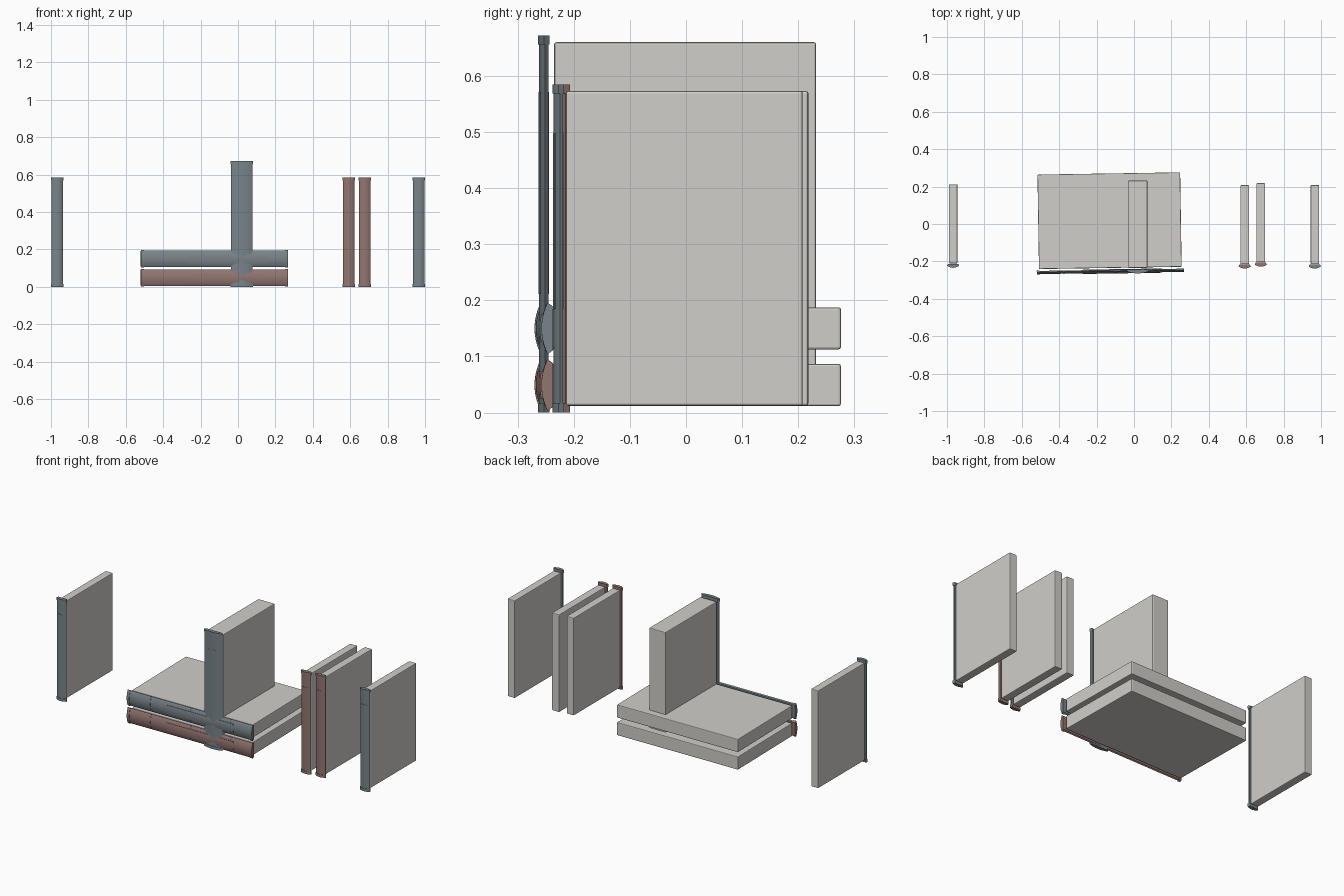
import bpy, bmesh, math
from mathutils import Matrix

cube = bpy.data.objects.get("Cube")
if cube:
    bpy.data.objects.remove(cube, do_unlink=True)


def material(name, rgb):
    m = bpy.data.materials.new(name)
    m.use_nodes = True
    m.diffuse_color = (*rgb, 1)
    m.node_tree.nodes["Principled BSDF"].inputs["Base Color"].default_value = (*rgb, 1)
    return m


PAPER = material("warm white paper", (0.63, 0.62, 0.59))
GREY = material("blue grey cover", (0.19, 0.23, 0.25))
RED = material("dusty red cover", (0.29, 0.18, 0.165))


def finish(name, bm, mat, matrix, smooth):
    bmesh.ops.recalc_face_normals(bm, faces=bm.faces)
    mesh = bpy.data.meshes.new(name)
    bm.to_mesh(mesh)
    bm.free()
    mesh.materials.append(mat)
    ob = bpy.data.objects.new(name, mesh)
    bpy.context.collection.objects.link(ob)
    ob.matrix_world = matrix
    if smooth:
        bpy.ops.object.select_all(action='DESELECT')
        ob.select_set(True)
        bpy.context.view_layer.objects.active = ob
        bpy.ops.object.shade_smooth_by_angle(angle=math.radians(35))
    return ob


def extrude_profile(bm, profile, z0, z1):
    low = [bm.verts.new((x, y, z0)) for x, y in profile]
    high = [bm.verts.new((x, y, z1)) for x, y in profile]
    bm.faces.new(low)
    bm.faces.new(high)
    for i in range(len(profile)):
        j = (i + 1) % len(profile)
        bm.faces.new((low[i], low[j], high[j], high[i]))


def spine_profile(width, part=1.0, lift=0.0):
    """Rounded front with a flat, slightly narrower back."""
    half = width / 2
    steps = [part * (i / 8 - 1) for i in range(17)]
    front = [((half + lift) * s, -0.006 - lift - 0.011 * (1 - s * s)) for s in steps]
    return front + [(0.88 * part * half, lift), (-0.88 * part * half, lift)]


def book(name, cover, matrix, width, length, page_width, depth, gap, label_lift, bands=()):
    # Block of pages
    bm = bmesh.new()
    bmesh.ops.create_cube(bm, size=1)
    bmesh.ops.scale(bm, verts=bm.verts, vec=(page_width, depth, length - 0.024))
    bmesh.ops.translate(bm, verts=bm.verts, vec=(0, gap + depth / 2, length / 2))
    pages = finish(name + "_pages", bm, PAPER, matrix, False)
    bevel = pages.modifiers.new("soft edges", 'BEVEL')
    bevel.width = 0.004
    bevel.segments = 2

    # Curved spine with thicker ends and raised bands
    bm = bmesh.new()
    extrude_profile(bm, spine_profile(width - 0.004), 0.002, length - 0.002)
    for z in (0, length - 0.016):
        extrude_profile(bm, spine_profile(width - 0.004, 1, 0.002), z, z + 0.016)
    for f in bands:
        extrude_profile(bm, spine_profile(width - 0.004, 0.97, 0.001), f * length, f * length + 0.006)
    finish(name + "_spine", bm, cover, matrix, True)

    # Blank title plate on the spine
    bm = bmesh.new()
    extrude_profile(bm, spine_profile(width, 0.5, label_lift), 0.315 * length, 0.85 * length)
    finish(name + "_title_plate", bm, cover, matrix, True)


# Four thin standing books
for name, x, y, cover in (("left_end_book", 0.967, -0.219, GREY),
                          ("inner_red_book", 0.592, -0.219, RED),
                          ("outer_red_book", 0.678, -0.209, RED),
                          ("right_end_book", -0.967, -0.215, GREY)):
    book(name, cover, Matrix.Translation((x, y, 0)), 0.066, 0.585, 0.046, 0.422, 0.005, 0.001)

# Thick standing book
book("tall_book", GREY, Matrix.Translation((0.02, -0.245, 0)),
     0.12, 0.672, 0.104, 0.467, 0.010, 0.001)

# Two lying books, turned slightly
lying = Matrix.Rotation(math.radians(0.9), 4, 'Z') @ Matrix.Rotation(math.radians(90), 4, 'Y')
for name, z, cover in (("lower_lying_book", 0.049, RED), ("upper_lying_book", 0.150, GREY)):
    book(name, cover, Matrix.Translation((-0.52, -0.251, z)) @ lying,
         0.092, 0.787, 0.075, 0.505, 0.010, 0.003, (0.18, 0.5, 0.82))
